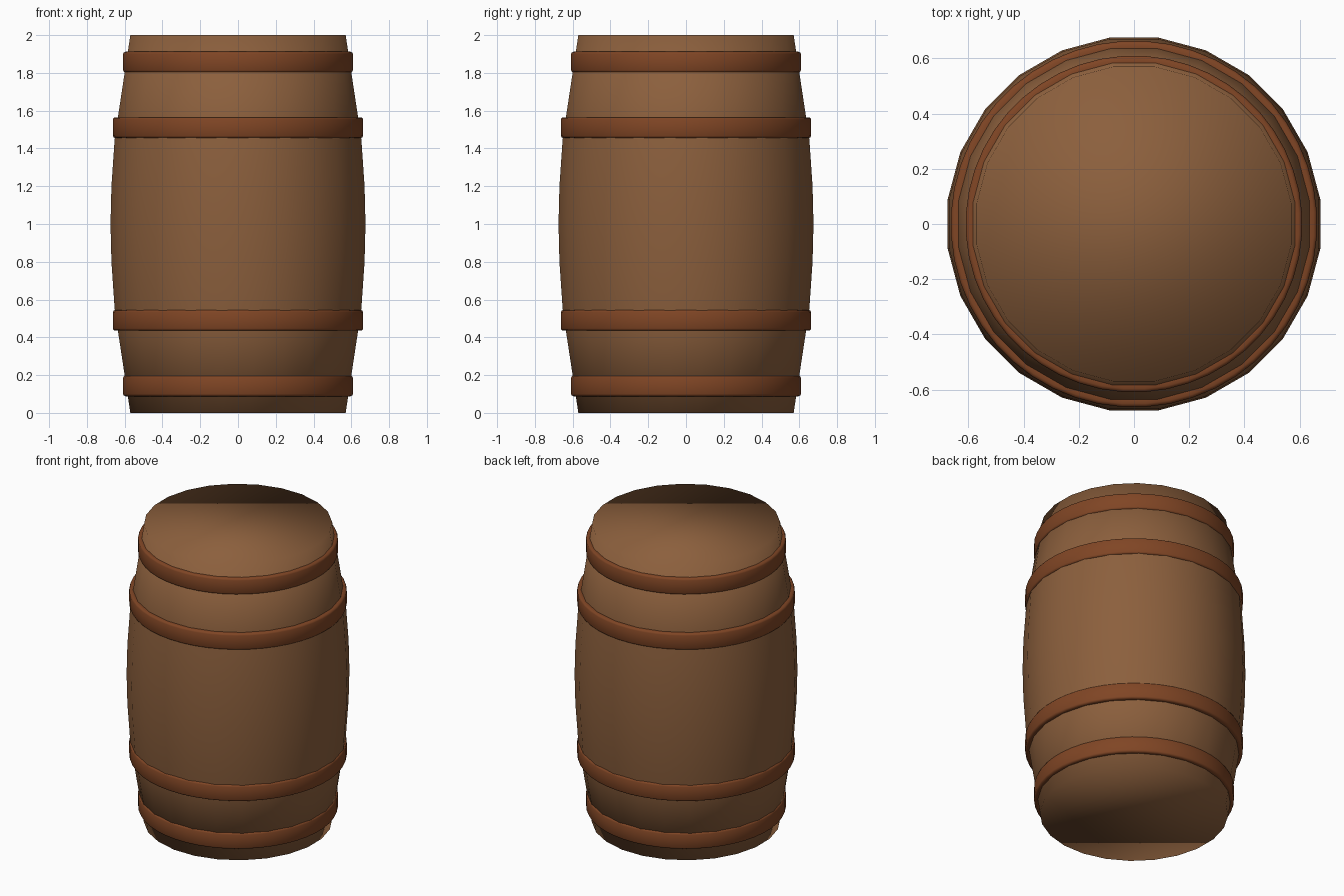
import bpy
import bmesh
import math

if "Cube" in bpy.data.objects:
    bpy.data.objects.remove(bpy.data.objects["Cube"], do_unlink=True)


def make_material(name, colour):
    mat = bpy.data.materials.new(name)
    mat.use_nodes = True
    mat.diffuse_color = colour
    mat.node_tree.nodes["Principled BSDF"].inputs["Base Color"].default_value = colour
    return mat


wood = make_material("brown wood", (0.26, 0.115, 0.046, 1))
band = make_material("rust band", (0.215, 0.06, 0.018, 1))


def lathe(name, profile, sides, mat, closed=False):
    """Turn a (radius, z) profile round z; open profiles get flat end caps."""
    bm = bmesh.new()
    rings = []
    for r, z in profile:
        angles = [(i + 0.5) * math.tau / sides for i in range(sides)]
        rings.append([bm.verts.new((r * math.cos(a), r * math.sin(a), z)) for a in angles])
    pairs = list(zip(rings, rings[1:]))
    if closed:
        pairs.append((rings[-1], rings[0]))
    else:
        bm.faces.new(rings[0][::-1])
        bm.faces.new(rings[-1])
    for low, high in pairs:
        for i in range(sides):
            j = (i + 1) % sides
            bm.faces.new((low[i], low[j], high[j], high[i]))
    bmesh.ops.recalc_face_normals(bm, faces=bm.faces)
    for face in bm.faces:
        face.smooth = True
    mesh = bpy.data.meshes.new(name)
    bm.to_mesh(mesh)
    bm.free()
    mesh.materials.append(mat)
    obj = bpy.data.objects.new(name, mesh)
    bpy.context.collection.objects.link(obj)
    return obj


# Bulging body, its half profile mirrored about the middle
SIDES = 24
flat = math.cos(math.pi / SIDES)
half = [(0.57, 0), (0.635, 0.43), (0.653, 0.55), (0.67, 0.8)]
outline = half + [(0.675, 1)] + [(r, 2 - z) for r, z in reversed(half)]
lathe("barrel_body", [(r / flat, z) for r, z in outline], SIDES, wood)

# Four hoops with softened outer corners
for label, radius, middle in (("end", 0.61, 0.143), ("inner", 0.664, 0.49)):
    for side, z in (("lower", middle), ("upper", 2 - middle)):
        h, b, depth = 0.055, 0.012, 0.06
        section = [(radius - depth, z - h), (radius - b, z - h), (radius - b / 3, z - h + b / 3),
                   (radius, z - h + b), (radius, z + h - b), (radius - b / 3, z + h - b / 3),
                   (radius - b, z + h), (radius - depth, z + h)]
        lathe(f"{side}_{label}_hoop", section, 48, band, closed=True)
